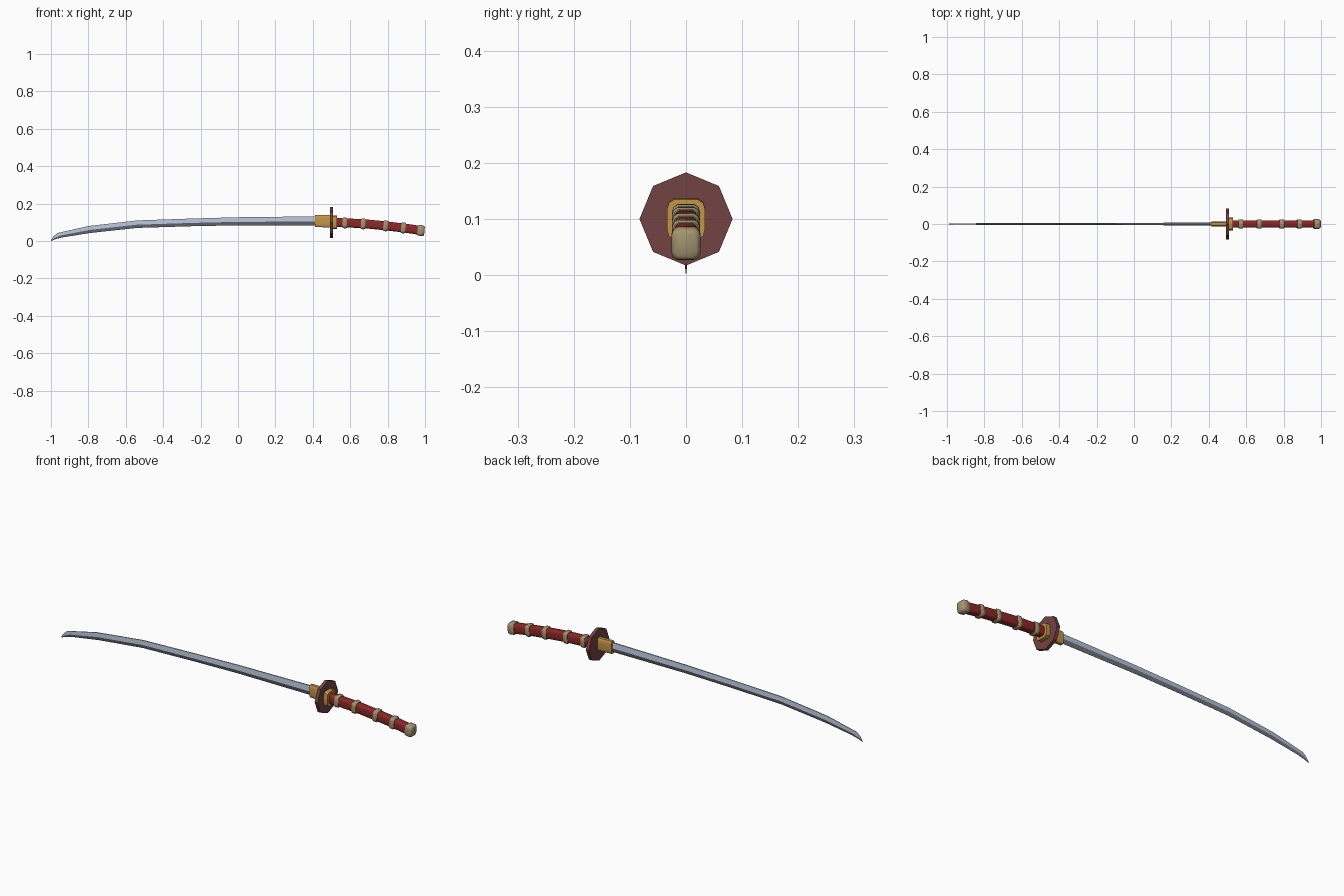
import bpy, bmesh, math
from mathutils import Vector

if "Cube" in bpy.data.objects:
    bpy.data.objects.remove(bpy.data.objects["Cube"])


def material(name, rgb):
    m = bpy.data.materials.new(name)
    m.diffuse_color = (*rgb, 1)
    m.use_nodes = True
    m.node_tree.nodes["Principled BSDF"].inputs["Base Color"].default_value = m.diffuse_color
    return m


STEEL = material("steel", (0.46, 0.54, 0.66))
DARK = material("dark_steel", (0.16, 0.17, 0.21))
GOLD = material("gold", (0.55, 0.30, 0.06))
BROWN = material("brown", (0.17, 0.055, 0.055))
RED = material("red", (0.26, 0.02, 0.02))
TAN = material("tan", (0.36, 0.30, 0.16))


def loft(name, rings, mats, angle=35, dark_faces=()):
    """Skin equal-length rings of points into a closed solid."""
    bm = bmesh.new()
    loops = [[bm.verts.new(p) for p in r] for r in rings]
    n = len(loops[0])
    for a, b in zip(loops, loops[1:]):
        for i in range(n):
            j = (i + 1) % n
            f = bm.faces.new((a[i], a[j], b[j], b[i]))
            f.material_index = int(i in dark_faces)
    bm.faces.new(loops[0])
    bm.faces.new(loops[-1])
    bmesh.ops.remove_doubles(bm, verts=bm.verts, dist=1e-5)
    bmesh.ops.recalc_face_normals(bm, faces=bm.faces)
    me = bpy.data.meshes.new(name)
    bm.to_mesh(me)
    bm.free()
    for m in mats:
        me.materials.append(m)
    ob = bpy.data.objects.new(name, me)
    bpy.context.collection.objects.link(ob)
    bpy.ops.object.select_all(action='DESELECT')
    ob.select_set(True)
    bpy.context.view_layer.objects.active = ob
    bpy.ops.object.shade_smooth_by_angle(angle=math.radians(angle))
    return ob


# Rounded-rectangle section shared by all grip fittings
QUAD = [(1, 0.5), (0.9, 0.82), (0.6, 1)]
SECTION = (QUAD + [(-y, z) for y, z in reversed(QUAD)]
           + [(-y, -z) for y, z in QUAD] + [(y, -z) for y, z in reversed(QUAD)])


def ring(x, z, hy, hz, tilt=0.0):
    up = Vector((math.sin(tilt), 0, math.cos(tilt)))
    return [Vector((x, hy * a, z)) + up * (hz * b) for a, b in SECTION]


# Drooping centreline of the grip
PATH = [(0.50, 0.100), (0.60, 0.096), (0.70, 0.090), (0.80, 0.080), (0.90, 0.068), (1.0, 0.053)]


def grip_z(x):
    for (x0, z0), (x1, z1) in zip(PATH, PATH[1:]):
        if x <= x1:
            return z0 + (z1 - z0) * (x - x0) / (x1 - x0)
    return PATH[-1][1]


def grip_ring(x, hy, hz):
    tilt = math.atan2(grip_z(x - 0.02) - grip_z(x + 0.02), 0.04)
    return ring(x, grip_z(x), hy, hz, tilt)


# Blade: spine and edge points (x, z) per station, with half thickness
BLADE = [
    (-0.997, 0.010, -1.000, 0.000, 0.0006),
    (-0.985, 0.027, -0.975, 0.010, 0.002),
    (-0.965, 0.043, -0.935, 0.020, 0.003),
    (-0.800, 0.080, -0.790, 0.043, 0.0045),
    (-0.540, 0.110, -0.540, 0.070, 0.0055),
    (-0.250, 0.120, -0.250, 0.079, 0.006),
    (0.000, 0.127, 0.000, 0.084, 0.0065),
    (0.430, 0.132, 0.430, 0.083, 0.007),
]
rings = []
for xs, zs, xe, ze, t in BLADE:
    top, low = Vector((xs, 0, zs)), Vector((xe, 0, ze))
    ridge = top.lerp(low, 0.57)
    side = Vector((0, t, 0))
    rings.append([top + side * 0.45, ridge + side, low + side * 0.05,
                  low - side * 0.05, ridge - side, top - side * 0.45])
loft("blade", rings, [STEEL, DARK], 10, dark_faces=(1, 2, 3))

# Collar that holds the blade
loft("blade_collar", [ring(0.413, 0.107, 0.012, 0.032),
                      ring(0.50, 0.105, 0.014, 0.033)], [GOLD])

# Octagonal guard
guard = [[Vector((x, 0.083 * math.cos(i * math.pi / 4), 0.1 + 0.083 * math.sin(i * math.pi / 4)))
          for i in range(8)] for x in (0.492, 0.509)]
loft("guard", guard, [BROWN], 30)

# Collar on the grip side of the guard
loft("grip_collar", [ring(0.505, 0.100, 0.034, 0.037),
                     ring(0.530, 0.099, 0.034, 0.036)], [GOLD])

# Grip
loft("grip", [grip_ring(x, 0.020, 0.024) for x in (0.52, 0.6, 0.7, 0.8, 0.9, 0.975)], [RED], 50)

# Bands around the grip
for k, x in enumerate((0.571, 0.669, 0.789, 0.884)):
    loft(f"grip_band_{k + 1}", [grip_ring(x + d, 0.025 * s, 0.029 * s)
                                for d, s in ((-0.012, 0.88), (-0.007, 1), (0.007, 1), (0.012, 0.88))],
         [TAN], 50)

# Rounded pommel cap
loft("pommel", [grip_ring(x, 0.026 * s, 0.029 * s)
                for x, s in ((0.960, 0.88), (0.966, 1), (0.985, 1), (0.993, 0.9), (0.997, 0.72))],
     [TAN], 50)
